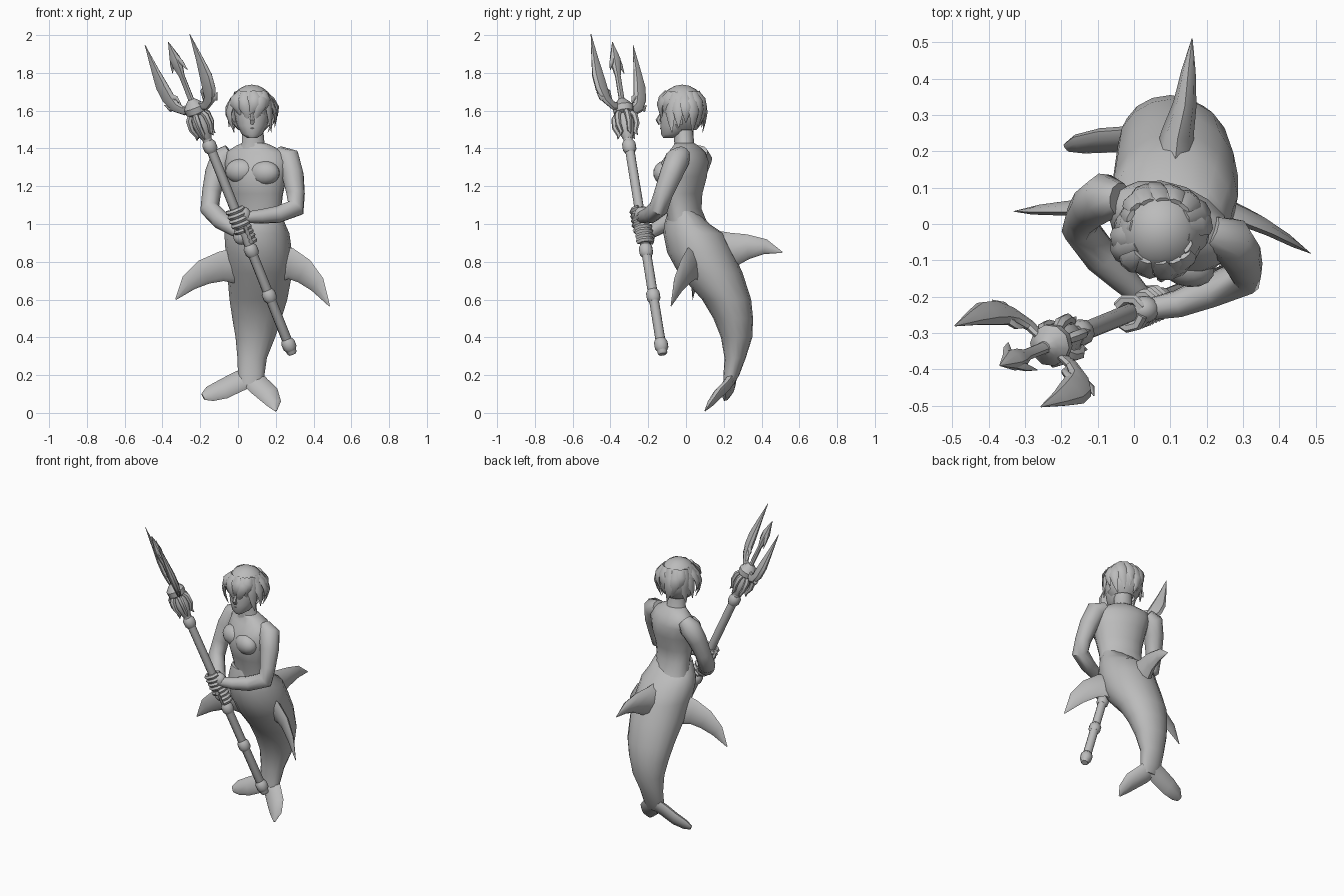
import bpy, bmesh
from math import sin, cos, pi, radians
from mathutils import Vector, Matrix

cube = bpy.data.objects.get("Cube")
if cube:
    bpy.data.objects.remove(cube, do_unlink=True)

stone = bpy.data.materials.new("stone_grey")
stone.use_nodes = True
grey = (0.5, 0.5, 0.5, 1)
stone.diffuse_color = grey
stone.node_tree.nodes["Principled BSDF"].inputs["Base Color"].default_value = grey


def finish(name, bm, sharp=55):
    bmesh.ops.recalc_face_normals(bm, faces=bm.faces)
    mesh = bpy.data.meshes.new(name)
    bm.to_mesh(mesh)
    bm.free()
    mesh.materials.append(stone)
    obj = bpy.data.objects.new(name, mesh)
    bpy.context.collection.objects.link(obj)
    bpy.ops.object.select_all(action='DESELECT')
    obj.select_set(True)
    bpy.context.view_layer.objects.active = obj
    bpy.ops.object.shade_smooth_by_angle(angle=radians(sharp))
    return obj


def loft(name, sections, n=16, sharp=55):
    """Skin over elliptical sections given as (centre, axis, axis)."""
    bm = bmesh.new()
    rings = [[bm.verts.new(c + u * cos(2 * pi * i / n) + v * sin(2 * pi * i / n))
              for i in range(n)] for c, u, v in sections]
    for a, b in zip(rings, rings[1:]):
        for i in range(n):
            j = (i + 1) % n
            bm.faces.new((a[i], a[j], b[j], b[i]))
    bm.faces.new(rings[0])
    bm.faces.new(rings[-1])
    return finish(name, bm, sharp)


def stack(name, rows, yaw=0, n=16):
    """Upright loft from rows of x, y, z, half width, half depth."""
    turn = Matrix.Rotation(radians(yaw), 3, 'Z')
    return loft(name, [(Vector((x, y, z)), turn @ Vector((w, 0, 0)), turn @ Vector((0, d, 0)))
                       for x, y, z, w, d in rows], n)


def tube(name, pts, n=8, flat=1, ref=None, sharp=55):
    """Tapered limb along points x, y, z, radius; flat squashes it along ref."""
    p = [Vector(q[:3]) for q in pts]
    mid = p[len(p) // 2]
    ref = Vector(ref) if ref else (mid - p[0]).cross(p[-1] - mid)
    if ref.length < 1e-5:
        ref = (p[-1] - p[0]).orthogonal()
    sections = []
    for i, q in enumerate(pts):
        t = (p[min(i + 1, len(p) - 1)] - p[max(i - 1, 0)]).normalized()
        u = t.cross(ref).normalized()
        sections.append((p[i], u * q[3], u.cross(t) * q[3] * flat))
    return loft(name, sections, n, sharp)


def ball(name, centre, size, yaw=0, keep=None):
    bm = bmesh.new()
    m = Matrix.Translation(centre) @ Matrix.Rotation(radians(yaw), 4, 'Z') @ Matrix.Diagonal((*size, 1))
    bmesh.ops.create_uvsphere(bm, u_segments=16, v_segments=10, radius=1, matrix=m)
    if keep:
        drop = [f for f in bm.faces if not keep(f.calc_center_median())]
        bmesh.ops.delete(bm, geom=drop, context='FACES')
    return finish(name, bm)


# Torso, turned slightly to its right, and the fish tail
stack("torso", [
    (.1, .01, 1, .14, .1), (.1, -.01, 1.08, .135, .085), (.1, -.02, 1.16, .145, .1),
    (.1, -.02, 1.25, .165, .125), (.1, -.005, 1.33, .18, .115),
    (.09, .005, 1.38, .165, .085), (.085, 0, 1.415, .1, .06), (.085, -.01, 1.43, .06, .05)], yaw=-22)
stack("tail", [
    (.1, -.02, 1.07, .125, .075), (.1, .005, 1, .15, .12), (.1, .04, .95, .172, .16),
    (.11, .075, .85, .176, .175), (.115, .13, .74, .172, .17), (.108, .215, .6, .153, .13),
    (.1, .25, .5, .13, .105), (.092, .268, .4, .105, .083), (.075, .26, .29, .078, .056),
    (.07, .24, .2, .07, .042), (.07, .225, .15, .06, .028)])
stack("neck", [(.085, 0, 1.39, .085, .065), (.08, -.01, 1.43, .06, .052),
               (.075, -.015, 1.54, .055, .052)])
for side, spot in (("right", (.015, -.065, 1.28)), ("left", (.14, -.11, 1.27))):
    ball(side + "_chest_muscle", spot, (.085, .06, .065), -22)

# Fins and tail flukes
tube("dorsal_fin", [(.11, .16, .85, .12), (.12, .25, .865, .09), (.14, .33, .88, .065),
                    (.15, .42, .88, .04), (.16, .51, .85, .003)], flat=.5, ref=(1, 0, 0))
tube("left_fin", [(.2, .06, .79, .1), (.28, .03, .79, .085), (.35, 0, .75, .072), (.42, -.04, .68, .05),
                  (.485, -.08, .565, .003)], flat=.28, ref=(.5, 1, .2))
tube("right_fin", [(0, .06, .78, .1), (-.09, .05, .775, .08), (-.18, .045, .745, .068),
                   (-.26, .04, .69, .047), (-.33, .035, .6, .003)], flat=.28, ref=(0, 1, .2))
tube("right_fluke", [(.08, .245, .2, .06), (0, .235, .165, .06), (-.08, .23, .125, .058),
                     (-.15, .22, .1, .045), (-.185, .21, .085, .02)], flat=.45, ref=(0, 1, -.5))
tube("left_fluke", [(.06, .245, .2, .06), (.11, .215, .145, .06), (.16, .17, .1, .058),
                    (.19, .13, .05, .04), (.2, .1, .01, .006)], flat=.45, ref=(0, 1, -.5))

# Arms
tube("right_arm", [(-.04, .07, 1.38, .045), (-.08, .075, 1.35, .066), (-.115, .05, 1.27, .06),
                   (-.14, .02, 1.17, .05), (-.15, -.01, 1.08, .051), (-.09, -.09, 1.02, .05),
                   (-.03, -.15, .98, .04), (.02, -.2, .945, .03)], n=10)
tube("left_arm", [(.21, -.02, 1.37, .045), (.265, -.045, 1.345, .066), (.29, -.08, 1.26, .06),
                  (.305, -.12, 1.16, .05), (.305, -.145, 1.085, .052), (.21, -.185, 1.05, .046),
                  (.12, -.22, 1.04, .038), (.04, -.235, 1.035, .03)], n=10)

# Head
stack("head", [
    (.075, -.095, 1.455, .025, .025), (.075, -.07, 1.475, .055, .062), (.075, -.045, 1.52, .08, .09),
    (.075, -.035, 1.57, .092, .1), (.075, -.03, 1.63, .095, .1), (.075, -.025, 1.69, .07, .08)])
tube("nose", [(.075, -.13, 1.585, .008), (.075, -.147, 1.55, .014), (.075, -.135, 1.53, .012)], n=6)
tube("mouth", [(.05, -.119, 1.506, .004), (.075, -.13, 1.506, .008), (.1, -.119, 1.506, .004)], n=6)

# Hair: a cap open at the face, with tapering locks hanging from it
crown = Vector((.073, -.02, 1.605))
ball("hair_cap", crown, (.122, .125, .133),
     keep=lambda c: c.z > 1.64 or (c.y > -.04 and c.z > 1.5))
LOCKS = 18
for i in range(LOCKS):
    a = 2 * pi * i / LOCKS - pi / 2
    front = -sin(a)
    out = Vector((cos(a), sin(a), 0))
    drop = .07 + .03 * (i % 2) if front > .6 else .155 - .025 * (i % 3)
    path = []
    for k, (reach, wide) in enumerate(((.085, .02), (.114, .032), (.124, .03), (.118, .018), (.108, .002))):
        p = crown + out * reach + Vector((.015 * sin(k + i), 0, .095 - k * (.06 + drop) / 4))
        path.append((*p, wide))
    tube("hair_lock", path, n=6, flat=.4, ref=out)

# Trident: every part is placed along its slanting axis
foot, slope = Vector((.285, -.125, .32)), Vector((-.398, -.161, 1))
axis = slope.normalized()
fan = Vector((.25, -.235, .06))
fan = (fan - axis * fan.dot(axis)).normalized()
across = axis.cross(fan)


def at(z):
    return foot + slope * (z - foot.z)


def turned(name, rows, n=10):
    return loft(name, [(at(z), fan * r, across * r) for z, r in rows], n, 40)


turned("trident_shaft", [(.31, .02), (.32, .027), (1.62, .025)])
for z in (.36, .62, .86, 1.41):
    turned("shaft_ring", [(z - .03, .027), (z - .015, .037), (z + .015, .037), (z + .03, .027)])
turned("shaft_bulb", [(1.45, .026), (1.49, .042), (1.54, .048), (1.58, .035)])
turned("prong_collar", [(1.575, .03), (1.59, .055), (1.62, .058), (1.645, .035), (1.66, .018)])
for k in range(6):
    d = fan * cos(k * pi / 3) + across * sin(k * pi / 3)
    tube("collar_rib", [(*(at(z) + d * r), w) for z, r, w in
                        ((1.59, .035, .014), (1.565, .056, .017), (1.52, .06, .015),
                         (1.48, .045, .012), (1.46, .055, .002))], n=6)
top = at(1.6)
for side in (-1, 1):
    def spot(s, h, r):
        return (*(top + fan * s * side + axis * h), r)
    tube("outer_prong", [spot(.02, .02, .02), spot(.08, .015, .026), spot(.125, .045, .034),
                         spot(.15, .1, .045), spot(.162, .17, .043), spot(.165, .26, .027),
                         spot(.165, .41, .002)], flat=.5, ref=across, sharp=35)
    tube("prong_barb", [spot(.13, .05, .022), spot(.17, .04, .014), spot(.195, .07, .002)],
         n=6, flat=.6, ref=across)
    tube("prong_hook", [spot(.13, .1, .022), spot(.095, .09, .014), spot(.08, .05, .002)],
         n=6, flat=.6, ref=across)
    tube("arrow_barb", [spot(.01, .31, .02), spot(.035, .27, .014), spot(.055, .225, .002)],
         n=6, flat=.7, ref=across)
tube("centre_prong", [spot(0, h, r) for h, r in
                      ((0, .03), (.07, .018), (.2, .018), (.25, .03), (.3, .034), (.395, .002))],
     flat=.7, ref=across, sharp=35)

# Hands gripping the shaft
for side, z, toward in (("right", .94, Vector((-.75, .65, 0))), ("left", 1.035, Vector((1, .2, 0)))):
    palm = (toward - axis * toward.dot(axis)).normalized()
    wrap = axis.cross(palm)
    ball(side + "_palm", at(z) + palm * .03, (.042, .038, .045))
    for k in range(4):
        mid = at(z - .035 + .024 * k)
        tube(side + "_finger", [(*(mid + (palm * cos(a) + wrap * sin(a)) * .04), .015)
                                for a in (-.3, -1.1, -1.9, -2.7, -3.5)], n=6)
    tube(side + "_thumb", [(*(at(z + .03) + (palm * cos(a) + wrap * sin(a)) * .04), .014)
                           for a in (.2, 1, 1.8, 2.5)], n=6)
